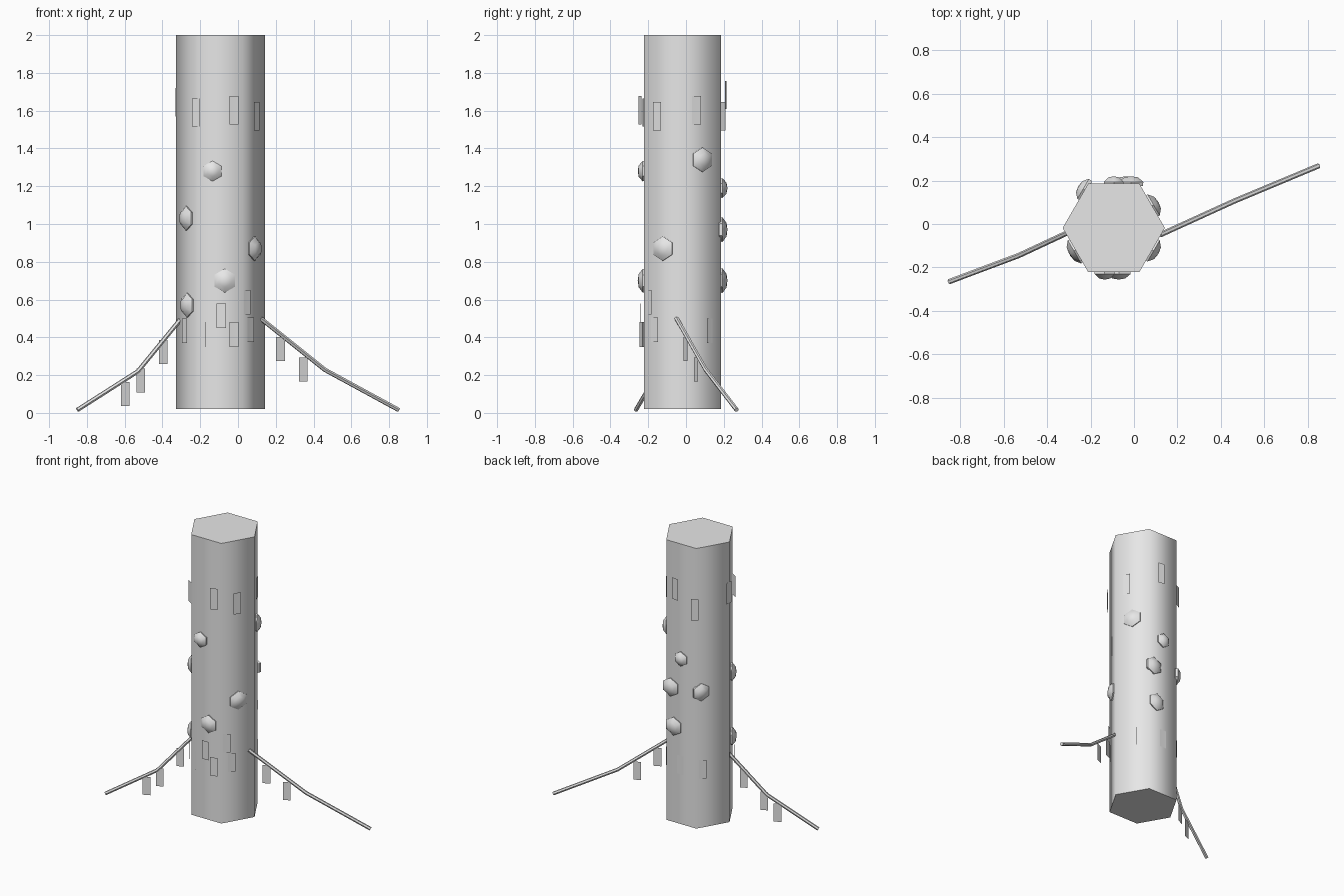
import bpy, bmesh, math
from mathutils import Vector, Matrix

if "Cube" in bpy.data.objects:
    bpy.data.objects.remove(bpy.data.objects["Cube"], do_unlink=True)

grey = bpy.data.materials.new("pale_grey")
grey.use_nodes = True
colour = (0.8, 0.8, 0.8, 1)
grey.diffuse_color = colour
grey.node_tree.nodes["Principled BSDF"].inputs["Base Color"].default_value = colour

CX, CY, R = -0.093, -0.018, 0.235
APOTHEM = R * math.cos(math.pi / 6)


def finish(name, bm, angle=None):
    mesh = bpy.data.meshes.new(name)
    bm.to_mesh(mesh)
    bm.free()
    mesh.materials.append(grey)
    obj = bpy.data.objects.new(name, mesh)
    bpy.context.collection.objects.link(obj)
    if angle:
        bpy.ops.object.select_all(action="DESELECT")
        obj.select_set(True)
        bpy.context.view_layer.objects.active = obj
        bpy.ops.object.shade_smooth_by_angle(angle=math.radians(angle))
    return obj


def facing(location, degrees):
    """Frame whose local x points outward, y sideways and z up."""
    return Matrix.Translation(location) @ Matrix.Rotation(math.radians(degrees), 4, "Z")


def plate(name, location, degrees, width, height):
    bm = bmesh.new()
    corners = [(-1, -1), (1, -1), (1, 1), (-1, 1)]
    bm.faces.new([bm.verts.new((0, a * width / 2, b * height / 2)) for a, b in corners])
    bm.transform(facing(location, degrees))
    finish(name, bm)


def knob(name, location, degrees, radius):
    """Hexagonal knot: short rim, then a low dome."""
    bm = bmesh.new()
    rings = []
    for scale, out in ((0.95, -0.01), (1, 0.008), (0.55, 0.029)):
        rings.append([bm.verts.new((out, radius * scale * math.sin(i * math.pi / 3),
                                    radius * scale * math.cos(i * math.pi / 3)))
                      for i in range(6)])
    for low, high in zip(rings, rings[1:]):
        for i in range(6):
            j = (i + 1) % 6
            bm.faces.new((low[i], low[j], high[j], high[i]))
    bm.faces.new(rings[0])
    tip = bm.verts.new((0.034, 0, 0))
    for i in range(6):
        bm.faces.new((rings[-1][i], rings[-1][(i + 1) % 6], tip))
    bmesh.ops.recalc_face_normals(bm, faces=bm.faces)
    bm.transform(facing(location, degrees))
    finish(name, bm, 50)


# Trunk: smooth-sided hexagonal column with sharp caps
bm = bmesh.new()
bmesh.ops.create_cone(bm, cap_ends=True, segments=6, radius1=R, radius2=R, depth=1.98)
bm.transform(Matrix.Translation((CX, CY, 1.01)) @ Matrix.Rotation(math.pi / 6, 4, "Z"))
if max(v.co.x for v in bm.verts) < CX + R - 0.01:
    bmesh.ops.rotate(bm, verts=bm.verts, cent=(CX, CY, 0),
                     matrix=Matrix.Rotation(math.pi / 6, 3, "Z"))
finish("trunk", bm, 70)

# Knots: trunk side direction, sideways offset on that side, height, radius
knots = [(270, -0.042, 1.28, 0.054), (270, 0.023, 0.70, 0.063),
         (330, 0.0, 0.87, 0.065), (210, 0.0, 1.03, 0.065),
         (210, 0.01, 0.57, 0.065), (30, 0.0, 1.34, 0.065),
         (90, 0.0, 1.19, 0.052), (90, -0.08, 0.97, 0.065),
         (90, -0.056, 0.70, 0.065), (150, -0.085, 0.98, 0.062)]
for n, (side, offset, z, radius) in enumerate(knots):
    place = facing((CX, CY, z), side) @ Vector((APOTHEM, offset, 0))
    knob(f"knot_{n + 1}", place, side, radius)

# Bark plates: direction around the trunk, distance, centre height
upper = [(237, 0.238, 1.59), (288, 0.236, 1.603), (325, 0.236, 1.57),
         (20, 0.216, 1.603), (82, 0.23, 1.683), (118, 0.245, 1.57),
         (178, 0.236, 1.645)]
lower = [(212, 0.225, 0.435), (244, 0.225, 0.415), (271, 0.222, 0.515),
         (288, 0.232, 0.415), (308, 0.228, 0.585), (317, 0.218, 0.44),
         (44, 0.213, 0.435), (89, 0.209, 0.44), (130, 0.225, 0.435)]
for label, ring, height in (("upper", upper, 0.15), ("lower", lower, 0.13)):
    for n, (angle, dist, z) in enumerate(ring):
        place = facing((CX, CY, z), angle) @ Vector((dist, 0, 0))
        plate(f"{label}_bark_plate_{n + 1}", place, angle, 0.05, height)


# Branches: bent thin rods drooping to the ground
def branch(name, points):
    curve = bpy.data.curves.new(name, "CURVE")
    curve.dimensions = "3D"
    curve.bevel_depth = 0.012
    curve.bevel_resolution = 1
    curve.use_fill_caps = True
    spline = curve.splines.new("POLY")
    spline.points.add(len(points) - 1)
    for p, co in zip(spline.points, points):
        p.co = (*co, 1)
    temp = bpy.data.objects.new(name + "_path", curve)
    bpy.context.collection.objects.link(temp)
    bpy.context.view_layer.update()
    mesh = bpy.data.meshes.new_from_object(temp.evaluated_get(bpy.context.evaluated_depsgraph_get()))
    bpy.data.objects.remove(temp, do_unlink=True)
    bm = bmesh.new()
    bm.from_mesh(mesh)
    finish(name, bm, 50)


branch("left_branch", [(0.12, -0.05, 0.5), (0.46, 0.105, 0.228), (0.85, 0.268, 0.016)])
branch("right_branch", [(-0.305, -0.04, 0.495), (-0.53, -0.145, 0.22), (-0.85, -0.265, 0.016)])

# Leaves hanging below the branches
leaves = [(0.225, -0.003, 0.338), (0.345, 0.053, 0.23), (-0.395, -0.08, 0.322),
          (-0.515, -0.14, 0.172), (-0.597, -0.17, 0.1)]
for n, place in enumerate(leaves):
    plate(f"hanging_leaf_{n + 1}", place, -66, 0.05, 0.128)
